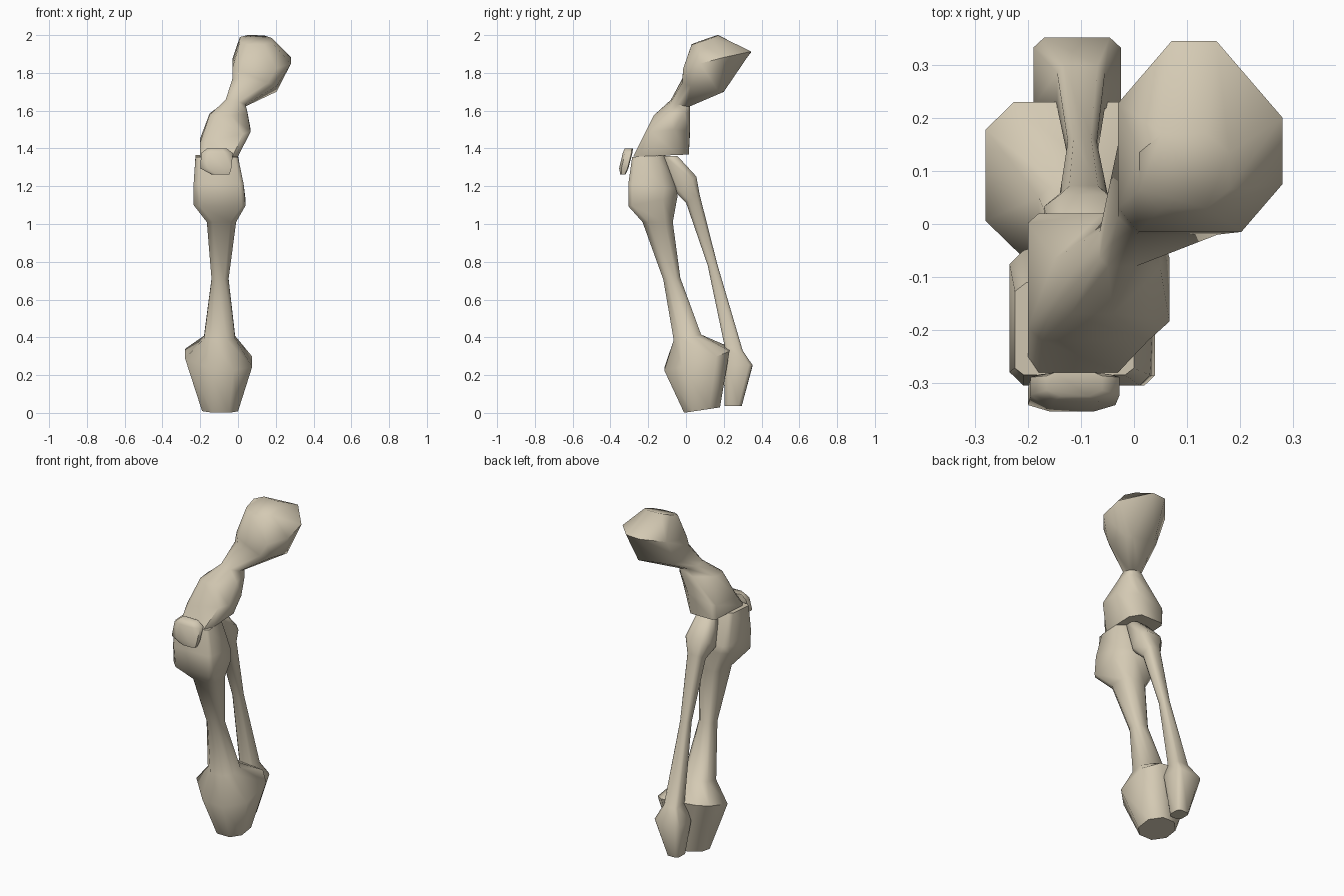
import bpy, bmesh, math

bone = bpy.data.materials.new("bone")
bone.diffuse_color = (0.66, 0.59, 0.455, 1)


def loft(name, rings):
    """Skin eight-sided rings, top to bottom: x0, x1, y0, y1, z, slope of z along x, along y,
    then corner cuts: right front, right back, left back, left front."""
    bm = bmesh.new()
    loops = []
    for x0, x1, y0, y1, z, sx, sy, rf, rb, lb, lf in rings:
        rx, ry = (x1 - x0) / 2, (y1 - y0) / 2
        outline = [(1, rf - 1), (1, 1 - rb), (1 - rb, 1), (lb - 1, 1),
                   (-1, 1 - lb), (-1, lf - 1), (lf - 1, -1), (1 - rf, -1)]
        loops.append([bm.verts.new(((x0 + x1) / 2 + u * rx, (y0 + y1) / 2 + v * ry,
                                    z + sx * u * rx + sy * v * ry)) for u, v in outline])
    for a, b in zip(loops, loops[1:]):
        for i in range(8):
            j = (i + 1) % 8
            bm.faces.new((a[i], a[j], b[j], b[i]))
    bm.faces.new(loops[0])
    bm.faces.new(loops[-1])
    bmesh.ops.recalc_face_normals(bm, faces=bm.faces)
    mesh = bpy.data.meshes.new(name)
    bm.to_mesh(mesh)
    bm.free()
    mesh.materials.append(bone)
    ob = bpy.data.objects.new(name, mesh)
    bpy.context.collection.objects.link(ob)
    bpy.ops.object.select_all(action='DESELECT')
    ob.select_set(True)
    bpy.context.view_layer.objects.active = ob
    bpy.ops.object.shade_smooth_by_angle(angle=math.radians(60))


# Thigh bone: large tilted head, narrow neck, knee end
loft("thigh_bone", [
    (0.01, 0.18, 0.03, 0.17, 1.975, -0.03, 0.35, .5, .5, .5, .5),
    (-0.03, 0.28, -0.015, 0.345, 1.865, 0.05, 0.26, .5, .8, .65, .25),
    (-0.03, 0.205, -0.02, 0.20, 1.735, -0.15, -0.2, .4, .25, .45, .3),
    (-0.065, 0.04, -0.08, 0.02, 1.64, -0.2, -0.2, .7, .3, .7, .3),
    (-0.15, 0.05, -0.17, 0.02, 1.585, 0, 0.1, .9, .3, .9, .3),
    (-0.20, 0.067, -0.22, 0.02, 1.47, 0.2, 0.1, .3, .7, .15, .2),
    (-0.20, 0.00, -0.28, 0.015, 1.362, 0, 0.04, .3, .4, .15, .2),
])

# Shin bone: broad knee end, thin shaft, flared ankle
loft("shin_bone", [
    (-0.225, 0.00, -0.285, -0.11, 1.36, 0, 0.06, .15, .5, .2, .15),
    (-0.235, 0.03, -0.305, -0.05, 1.20, 0, -0.1, .15, .5, .2, .2),
    (-0.235, 0.04, -0.305, -0.045, 1.12, 0, 0.2, .15, .6, .3, .25),
    (-0.165, -0.01, -0.23, -0.07, 1.01, 0, 0, .4, .5, .4, .4),
    (-0.14, -0.05, -0.12, -0.03, 0.71, 0, 0.1, .5, .5, .4, .5),
    (-0.18, -0.015, -0.065, 0.08, 0.40, 0, 0.2, .5, .5, .4, .5),
    (-0.28, 0.075, -0.115, 0.23, 0.285, -0.1, 0.3, .55, .4, .3, .7),
    (-0.19, 0.00, -0.01, 0.18, 0.015, 0, 0.15, .5, .6, .6, .6),
])

# Calf bone: slim strut behind the shin
loft("calf_bone", [
    (-0.14, -0.04, -0.13, -0.045, 1.36, 0, 0, .4, .4, .4, .4),
    (-0.17, -0.02, -0.055, 0.055, 1.21, 0, 0.75, .3, .4, .4, .3),
    (-0.14, -0.05, 0.00, 0.072, 1.135, 0, 0.6, .4, .4, .4, .4),
    (-0.125, -0.07, 0.115, 0.165, 0.785, 0, 0.2, .4, .4, .4, .4),
    (-0.145, -0.055, 0.205, 0.30, 0.34, 0, -0.2, .3, .3, .3, .3),
    (-0.19, -0.025, 0.20, 0.352, 0.25, 0.05, 0, .3, .25, .25, .3),
    (-0.15, -0.07, 0.205, 0.295, 0.036, 0, 0, .4, .4, .4, .4),
])

# Kneecap: small tilted plate
loft("kneecap", [
    (-0.165, -0.06, -0.325, -0.28, 1.40, 0, 0, .5, .3, .3, .5),
    (-0.195, -0.027, -0.335, -0.284, 1.375, 0, 0, .5, .2, .2, .5),
    (-0.20, -0.035, -0.354, -0.305, 1.295, 0, 0, .5, .2, .2, .5),
    (-0.14, -0.045, -0.348, -0.32, 1.262, 0, 0, .5, .3, .3, .5),
])
